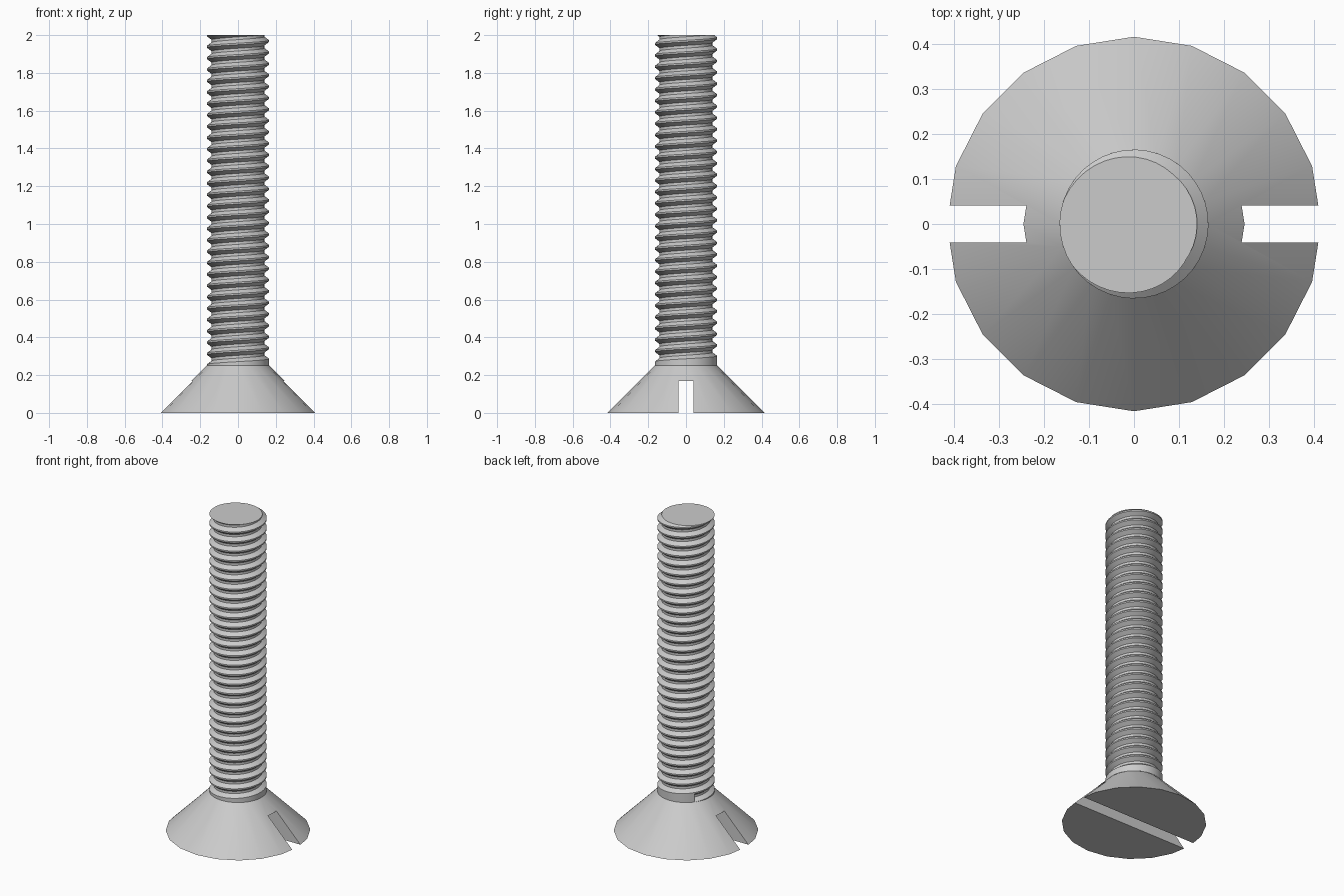
import bpy, bmesh, math

cube = bpy.data.objects.get("Cube")
if cube:
    bpy.data.objects.remove(cube, do_unlink=True)

HEAD_R, SHAFT_R, ROOT_R = 0.415, 0.165, 0.14
HEAD_H, LENGTH = 0.25, 2.0
SLOT_W, SLOT_H = 0.082, 0.17
TURNS = 29.06
PITCH = (LENGTH - HEAD_H) / TURNS
START = math.radians(142)
SIDES = 40
# Thread profile over one pitch: (fraction of pitch, radius)
PROFILE = [(0, SHAFT_R), (0.31, ROOT_R), (0.55, ROOT_R), (0.86, SHAFT_R)]

steel = bpy.data.materials.new("light_grey_steel")
steel.use_nodes = True
grey = (0.6, 0.6, 0.6, 1)
steel.diffuse_color = grey
steel.node_tree.nodes["Principled BSDF"].inputs["Base Color"].default_value = grey


def make_object(name, bm):
    bmesh.ops.recalc_face_normals(bm, faces=bm.faces)
    mesh = bpy.data.meshes.new(name)
    bm.to_mesh(mesh)
    bm.free()
    mesh.materials.append(steel)
    obj = bpy.data.objects.new(name, mesh)
    bpy.context.collection.objects.link(obj)
    return obj


def select_only(obj):
    bpy.ops.object.select_all(action="DESELECT")
    obj.select_set(True)
    bpy.context.view_layer.objects.active = obj


def smooth(obj):
    select_only(obj)
    bpy.ops.object.shade_smooth_by_angle(angle=math.radians(32))


# Countersunk head
bm = bmesh.new()
bmesh.ops.create_cone(bm, cap_ends=True, segments=20, radius1=HEAD_R,
                      radius2=SHAFT_R, depth=HEAD_H)
bmesh.ops.translate(bm, verts=bm.verts, vec=(0, 0, HEAD_H / 2))
head = make_object("countersunk_head", bm)

# Screwdriver slot cut across the bottom of the head
bm = bmesh.new()
bmesh.ops.create_cube(bm, size=1)
bmesh.ops.scale(bm, verts=bm.verts, vec=(1, SLOT_W, SLOT_H * 2))
cutter = make_object("slot_cutter", bm)
cutter.hide_render = True
cut = head.modifiers.new("slot", "BOOLEAN")
cut.operation = "DIFFERENCE"
cut.solver = "EXACT"
cut.object = cutter
select_only(head)
bpy.ops.object.modifier_apply(modifier=cut.name)
bpy.data.objects.remove(cutter, do_unlink=True)
smooth(head)

# Threaded shaft: a plain collar, then one helical strip
bm = bmesh.new()
columns = []
for j in range(SIDES + 1):
    f = j / SIDES
    a = START + math.tau * f
    points = [(HEAD_H, SHAFT_R)]
    for k in range(math.ceil(TURNS) + 1):
        points += [(HEAD_H + PITCH * (k + f + u), r) for u, r in PROFILE]
    columns.append([bm.verts.new((r * math.cos(a), r * math.sin(a), z))
                    for z, r in points])
for left, right in zip(columns, columns[1:]):
    for i in range(len(left) - 1):
        bm.faces.new((left[i], right[i], right[i + 1], left[i + 1]))

# Step where the collar meets the first groove
bm.faces.new(columns[0][1:len(PROFILE) + 2])
bmesh.ops.remove_doubles(bm, verts=bm.verts, dist=0.0001)

# Flat end of the shaft
result = bmesh.ops.bisect_plane(
    bm, geom=bm.verts[:] + bm.edges[:] + bm.faces[:], dist=0.00001,
    plane_co=(0, 0, LENGTH), plane_no=(0, 0, 1), clear_outer=True)
rim = [e for e in result["geom_cut"] if isinstance(e, bmesh.types.BMEdge)]
bmesh.ops.edgeloop_fill(bm, edges=rim)
smooth(make_object("threaded_shaft", bm))
